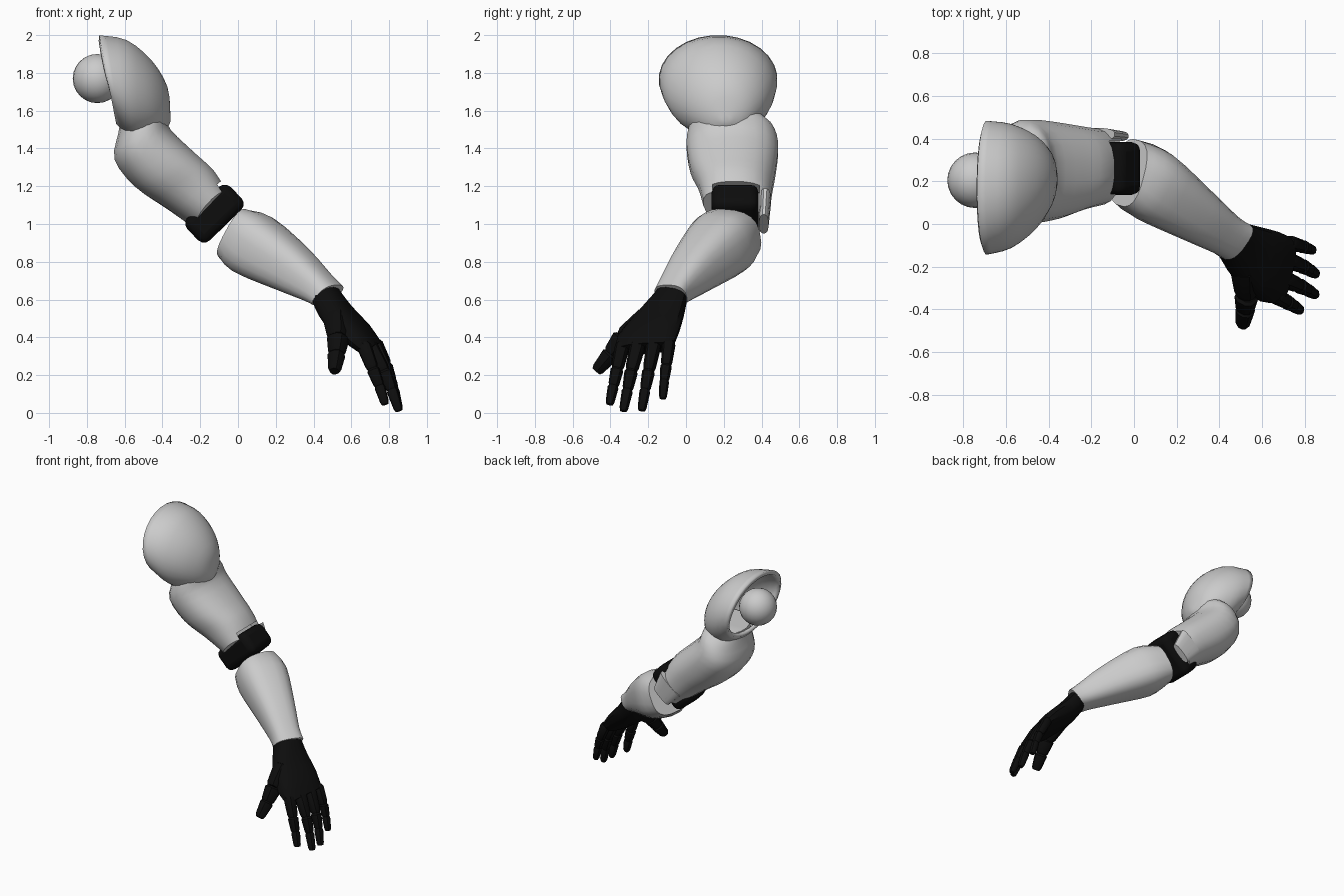
import bpy, bmesh
from math import cos, sin, pi, copysign
from mathutils import Vector

if "Cube" in bpy.data.objects:
    bpy.data.objects.remove(bpy.data.objects["Cube"])

black = bpy.data.materials.new("black")
black.diffuse_color = (0.004, 0.004, 0.004, 1)
black.use_nodes = True
black.node_tree.nodes["Principled BSDF"].inputs["Base Color"].default_value = black.diffuse_color


def finish(ob, mat=None, angle=0.6):
    if mat:
        ob.data.materials.append(mat)
    bpy.ops.object.select_all(action='DESELECT')
    ob.select_set(True)
    bpy.context.view_layer.objects.active = ob
    bpy.ops.object.shade_smooth_by_angle(angle=angle)
    return ob


def spline(rows, steps):
    """Smooth in-between sections (Catmull-Rom)."""
    out = []
    for i in range(len(rows) - 1):
        p0, p1, p2, p3 = (rows[max(i - 1, 0)], rows[i], rows[i + 1],
                          rows[min(i + 2, len(rows) - 1)])
        for k in range(steps):
            t = k / steps
            out.append([b + .5 * t * (c - a + t * (2 * a - 5 * b + 4 * c - d + t * (3 * (b - c) + d - a)))
                        for a, b, c, d in zip(p0, p1, p2, p3)])
    return out + [rows[-1]]


def loft(name, rows, n=20, power=2.0, steps=3, caps=(True, True), mat=None):
    """Each row: centre xyz, half-width vector xyz, half-thickness vector xyz."""
    bm = bmesh.new()
    rings = []
    for r in spline(rows, steps):
        c, u, v = Vector(r[:3]), Vector(r[3:6]), Vector(r[6:])
        ring = []
        for k in range(n):
            a = 2 * pi * (k + .5) / n
            x = copysign(abs(cos(a)) ** (2 / power), cos(a))
            y = copysign(abs(sin(a)) ** (2 / power), sin(a))
            ring.append(bm.verts.new(c + u * x + v * y))
        rings.append(ring)
    for a, b in zip(rings, rings[1:]):
        for k in range(n):
            bm.faces.new((a[k], a[(k + 1) % n], b[(k + 1) % n], b[k]))
    for ring, cap in zip((rings[0], rings[-1]), caps):
        if cap:
            bm.faces.new(ring)
    bmesh.ops.recalc_face_normals(bm, faces=bm.faces)
    me = bpy.data.meshes.new(name)
    bm.to_mesh(me)
    bm.free()
    ob = bpy.data.objects.new(name, me)
    bpy.context.collection.objects.link(ob)
    return finish(ob, mat)


def box(name, loc, dims, rot_y, bevel=0):
    bpy.ops.mesh.primitive_cube_add(size=1, location=loc, rotation=(0, rot_y, 0))
    ob = bpy.context.object
    ob.name = name
    ob.scale = dims
    bpy.ops.object.transform_apply(location=False, rotation=False, scale=True)
    if bevel:
        m = ob.modifiers.new("bevel", 'BEVEL')
        m.width, m.segments = bevel, 3
    return ob


# shoulder ball
bpy.ops.mesh.primitive_uv_sphere_add(segments=24, ring_count=12, radius=.13, location=(-.745, .205, 1.77))
bpy.context.object.name = "shoulder_ball"
finish(bpy.context.object)

# hollow shoulder shell
shell = loft("shoulder_shell", [
    (-.69, .17, 1.765, 0, .315, 0, -.045, 0, .235),
    (-.575, .178, 1.715, 0, .292, 0, -.014, 0, .26),
    (-.46, .195, 1.66, 0, .22, 0, .005, 0, .205),
    (-.385, .21, 1.6, 0, .12, 0, .012, 0, .125),
    (-.358, .21, 1.56, 0, .02, 0, 0, 0, .02)], n=28, steps=3, caps=(False, True))
m = shell.modifiers.new("thickness", 'SOLIDIFY')
m.thickness, m.offset = .03, -1

# upper arm with elbow notch
arm = loft("upper_arm", [
    (-.52, .2, 1.6, 0, .15, 0, .1, 0, .04),
    (-.51, .235, 1.53, 0, .215, 0, .125, 0, .05),
    (-.505, .245, 1.42, 0, .245, 0, .15, 0, .08),
    (-.385, .25, 1.285, 0, .228, 0, .16, 0, .09),
    (-.25, .26, 1.18, .01, .195, -.02, .125, 0, .1),
    (-.135, .265, 1.065, .02, .175, -.05, .085, 0, .09)], power=2.3)
cutter = box("notch_cutter", (-.035, .265, 1.155), (.18, .25, .2), .91)
cutter.hide_render = True
m = arm.modifiers.new("notch", 'BOOLEAN')
m.operation, m.object = 'DIFFERENCE', cutter
bpy.context.view_layer.objects.active = arm
bpy.ops.object.modifier_apply(modifier="notch")
bpy.data.objects.remove(cutter)
finish(arm)

# rear elbow tab
loft("elbow_tab", [
    (-.17, .42, 1.12, 0, .03, 0, .08, 0, .07),
    (-.085, .412, 1.0, 0, .025, 0, .06, 0, .05)], n=16, power=2.6, steps=1)

# elbow joint
finish(box("elbow_joint", (-.125, .26, 1.055), (.32, .25, .17), -.77, .045), black)

# forearm
loft("forearm", [
    (-.025, .24, .95, .04, .155, -.015, .07, -.02, .128),
    (.08, .185, .89, .085, .15, 0, .07, -.045, .15),
    (.28, .05, .765, .075, .11, 0, .055, -.037, .115),
    (.42, -.045, .665, .058, .085, 0, .045, -.025, .075),
    (.475, -.08, .622, .058, .082, 0, .05, -.02, .055)], power=2.7)

# palm and wrist
loft("palm", [
    (.46, -.075, .635, .035, .085, 0, .05, 0, .04),
    (.475, -.09, .6, .03, .095, 0, .058, 0, .047),
    (.535, -.145, .51, .03, .135, .015, .058, 0, .05),
    (.635, -.2, .415, .03, .165, .02, .05, 0, .042),
    (.71, -.22, .34, .03, .15, .01, .036, 0, .03)], n=16, power=2.6, steps=2, mat=black)


def digit(name, points, r0, r1):
    """Three tapered phalanges with a slight waist at each joint."""
    for i in range(3):
        a, b = Vector(points[i]), Vector(points[i + 1])
        d = (b - a).normalized()
        u = d.cross(Vector((.73, 0, .68))).normalized()
        v = d.cross(u)
        rows = []
        for t, s in ((-.06, .75), (.06, 1), (.85, .95), (1.0, .75)):
            r = s * (r0 + (r1 - r0) * (i + t) / 3)
            rows.append((*a.lerp(b, t), *(u * r), *(v * r)))
        loft(f"{name}_{i + 1}", rows, n=10, power=2.4, steps=1, mat=black)


# fingers and thumb
digit("index_finger", [(.665, -.335, .36), (.715, -.365, .23), (.75, -.385, .14), (.78, -.405, .045)], .04, .024)
digit("middle_finger", [(.695, -.255, .36), (.775, -.29, .22), (.815, -.31, .12), (.852, -.332, .01)], .042, .024)
digit("ring_finger", [(.72, -.17, .36), (.79, -.198, .22), (.825, -.217, .12), (.853, -.235, .012)], .04, .024)
digit("little_finger", [(.73, -.09, .37), (.788, -.105, .25), (.815, -.115, .17), (.838, -.123, .075)], .036, .022)
digit("thumb", [(.52, -.2, .5), (.53, -.335, .395), (.522, -.4, .31), (.51, -.475, .22)], .068, .034)
